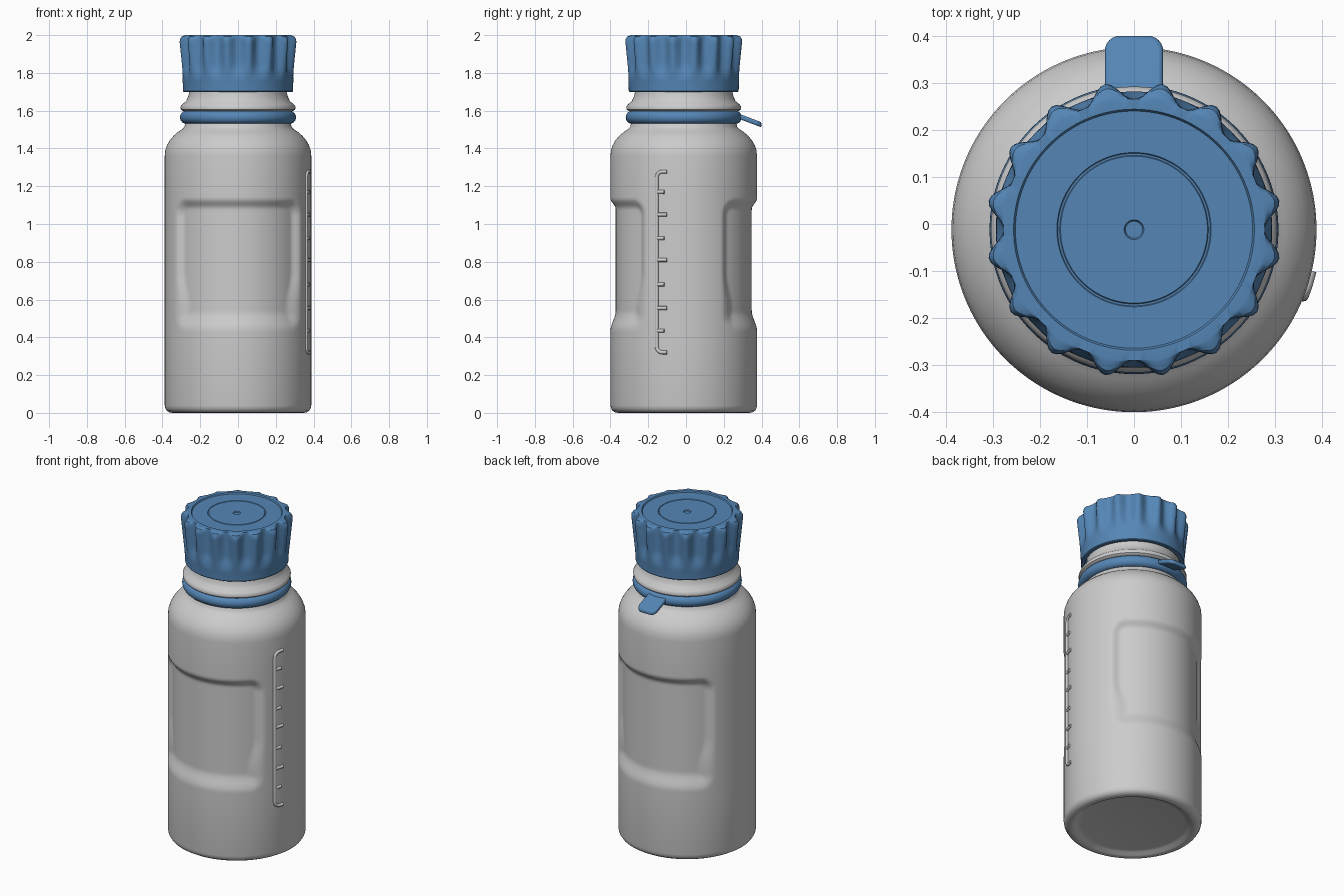
import bpy, bmesh
from math import sin, cos, pi, hypot, radians

if "Cube" in bpy.data.objects:
    bpy.data.objects.remove(bpy.data.objects["Cube"])

CY = -0.012      # y of the bottle axis
R = 0.388        # body radius

blue = bpy.data.materials.new("blue_plastic")
blue.diffuse_color = (0.09, 0.24, 0.47, 1)
blue.use_nodes = True
blue.node_tree.nodes["Principled BSDF"].inputs["Base Color"].default_value = blue.diffuse_color


def smooth(t):
    t = max(0.0, min(1.0, t))
    return t * t * (3 - 2 * t)


def finish(ob, mat=None, angle=35):
    if mat:
        ob.data.materials.append(mat)
    bpy.ops.object.select_all(action='DESELECT')
    ob.select_set(True)
    bpy.context.view_layer.objects.active = ob
    bpy.ops.object.shade_smooth_by_angle(angle=radians(angle))
    return ob


def mesh_object(name, bm):
    bmesh.ops.remove_doubles(bm, verts=bm.verts, dist=1e-5)
    bmesh.ops.recalc_face_normals(bm, faces=bm.faces)
    me = bpy.data.meshes.new(name)
    bm.to_mesh(me)
    bm.free()
    ob = bpy.data.objects.new(name, me)
    bpy.context.collection.objects.link(ob)
    return ob


def lathe(name, profile, segs=192, shape=None, closed=False, mat=None):
    """Revolve (r, z) points; shape(r, z, angle) may vary the radius."""
    bm = bmesh.new()
    rings = []
    for r, z in profile:
        ring = []
        for i in range(segs):
            a = 2 * pi * i / segs
            q = shape(r, z, a) if shape else r
            ring.append(bm.verts.new((q * cos(a), CY + q * sin(a), z)))
        rings.append(ring)
    pairs = list(zip(rings, rings[1:]))
    if closed:
        pairs.append((rings[-1], rings[0]))
    for lo, hi in pairs:
        for i in range(segs):
            j = (i + 1) % segs
            bm.faces.new((lo[i], lo[j], hi[j], hi[i]))
    return finish(mesh_object(name, bm), mat)


# Bottle body with front and back grip recesses
def grip(r, z, a):
    if r < R - 1e-4 or not 0.4 < z < 1.17:
        return r
    off = min(abs(a - pi / 2), abs(a - 3 * pi / 2))
    c = 0.09
    qx = off * R - (0.398 - c)
    qz = abs(z - 0.785) - (0.35 - c)
    d = hypot(max(qx, 0), max(qz, 0)) + min(max(qx, qz), 0) - c
    w = 0.055 + 0.05 * smooth((0.75 - z) / 0.2)
    return r - 0.028 * smooth(-d / w)


body = [(0, 0.02), (0.29, 0.02), (0.315, 0.015), (0.33, 0.003), (0.345, 0),
        (0.362, 0.002), (0.377, 0.011), (0.385, 0.024), (R, 0.04)]
body += [(R, 0.40 + 0.012 * i) for i in range(65)]
body += [(R, 1.36), (0.385, 1.39), (0.376, 1.417), (0.362, 1.442),
         (0.342, 1.466), (0.318, 1.487), (0.295, 1.502), (0.283, 1.515),
         (0.28, 1.53), (0.272, 1.54), (0.272, 1.595), (0.295, 1.6),
         (0.303, 1.607), (0.304, 1.62), (0.297, 1.632), (0.275, 1.65),
         (0.268, 1.665), (0.262, 1.68), (0.258, 1.70), (0.255, 1.93),
         (0, 1.93)]
lathe("bottle_body", body, shape=grip)


# Screw cap with sixteen ridges
def flutes(r, z, a):
    if r < 0.279 or z < 1.75:
        return r
    ridge = ((1 - cos(16 * a)) / 2) ** 1.2
    depth = smooth((z - 1.75) / 0.1)
    return r + (0.278 - r) * depth * (1 - ridge)


cap = [(0.264, 1.95), (0.266, 1.703), (0.27, 1.70), (0.288, 1.70),
       (0.291, 1.704)]
cap += [(0.292 + 0.023 * i / 16, 1.74 + 0.225 * i / 16) for i in range(17)]
cap += [(0.313, 1.98), (0.305, 1.992), (0.287, 1.999), (0.278, 2.0),
        (0.256, 2.0), (0.252, 1.993), (0.164, 1.993), (0.162, 1.990),
        (0.158, 1.990), (0.156, 1.993), (0.021, 1.993), (0.018, 1.987),
        (0, 1.987)]
lathe("screw_cap", cap, shape=flutes, mat=blue)

# Retaining ring around the neck
ring = [(0.268, 1.53)]
ring += [(0.275 + 0.032 * cos(t), 1.565 + 0.034 * sin(t))
         for t in [-pi / 2 + pi * i / 14 for i in range(15)]]
ring += [(0.268, 1.599)]
lathe("neck_ring", ring, closed=True, mat=blue)

# Pull tab at the back, sloping down
bm = bmesh.new()
outline = [(-0.062, 0.265), (0.062, 0.265)]
outline += [(0.03 + 0.032 * cos(t), 0.368 + 0.032 * sin(t))
            for t in [pi / 12 * i for i in range(7)]]
outline += [(-x, y) for x, y in reversed(outline[2:])]


def tab_z(y):
    return 1.584 - 0.38 * (y - 0.28)


top = [bm.verts.new((x, y, tab_z(y))) for x, y in outline]
low = [bm.verts.new((x, y, tab_z(y) - 0.027)) for x, y in outline]
bm.faces.new(top)
bm.faces.new(low[::-1])
for i in range(len(top)):
    j = (i + 1) % len(top)
    bm.faces.new((top[j], top[i], low[i], low[j]))
tab = mesh_object("pull_tab", bm)
bev = tab.modifiers.new("round", 'BEVEL')
bev.width, bev.segments, bev.limit_method = 0.009, 3, 'ANGLE'
bev.angle_limit = radians(40)
finish(tab, blue)

# Raised volume scale on the right side, wrapped on the body
curve = bpy.data.curves.new("volume_scale", 'CURVE')
curve.dimensions = '3D'
curve.bevel_depth = 0.01
curve.bevel_resolution = 2
curve.use_fill_caps = True


def stroke(points):
    sp = curve.splines.new('POLY')
    sp.points.add(len(points) - 1)
    for p, (y, z) in zip(sp.points, points):
        x = (R ** 2 - (y - CY) ** 2) ** 0.5
        p.co = (x, y, z, 1)


Y0, Z0, Z1 = -0.155, 0.32, 1.277
arc = [pi / 2 * i / 5 for i in range(6)]
stroke([(-0.1, Z1)]
       + [(Y0 + 0.03 - 0.03 * sin(t), Z1 - 0.03 + 0.03 * cos(t)) for t in arc]
       + [(Y0 + 0.03 - 0.03 * cos(t), Z0 + 0.03 - 0.03 * sin(t)) for t in arc]
       + [(-0.1, Z0)])
for z in (0.555, 0.81, 1.05):
    stroke([(Y0, z), (-0.13, z), (-0.1, z)])
for z in (0.435, 0.68, 0.925, 1.17):
    stroke([(Y0, z), (-0.115, z)])
scale = bpy.data.objects.new("volume_scale", curve)
bpy.context.collection.objects.link(scale)
